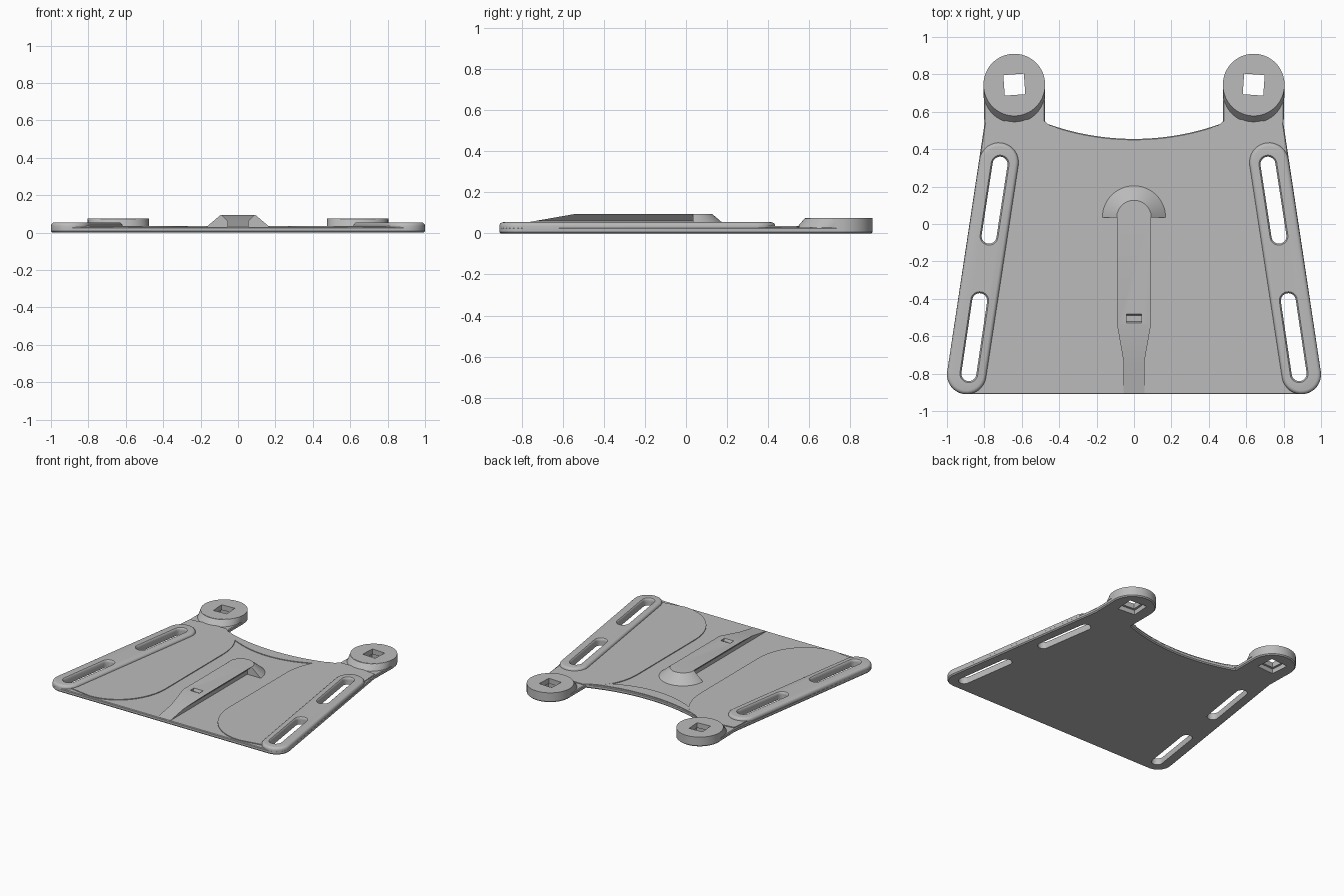
import bpy, bmesh
from math import sin, cos, pi, radians, sqrt, atan2

cube = bpy.data.objects.get("Cube")
if cube:
    bpy.data.objects.remove(cube, do_unlink=True)

grey = bpy.data.materials.new("light grey plastic")
grey.use_nodes = True
COLOUR = (0.5, 0.5, 0.5, 1)
grey.diffuse_color = COLOUR
for node in grey.node_tree.nodes:
    if node.type == 'BSDF_PRINCIPLED':
        node.inputs["Base Color"].default_value = COLOUR
        node.inputs["Roughness"].default_value = 0.6


def arc(cx, cy, rx, ry, start, end, steps):
    """Points along an elliptical arc, angles in degrees."""
    angles = [radians(start + (end - start) * i / steps) for i in range(steps + 1)]
    return [(cx + rx * cos(a), cy + ry * sin(a)) for a in angles]


def circle(cx, cy, r, steps=64):
    return arc(cx, cy, r, r, 0, 360, steps)[:-1]


def capsule(p, q, r):
    a = atan2(q[1] - p[1], q[0] - p[0]) * 180 / pi
    return arc(*q, r, r, a - 90, a + 90, 16) + arc(*p, r, r, a + 90, a + 270, 16)


def square(cx, cy, half, turn):
    return arc(cx, cy, half * sqrt(2), half * sqrt(2), turn + 45, turn + 315, 3)


def inset(pts, d):
    """Move a counter-clockwise outline inwards by d."""
    out = []
    for i, (x, y) in enumerate(pts):
        px, py = pts[i - 1]
        qx, qy = pts[(i + 1) % len(pts)]
        l1 = sqrt((x - px) ** 2 + (y - py) ** 2)
        l2 = sqrt((qx - x) ** 2 + (qy - y) ** 2)
        ax, ay = (py - y) / l1, (x - px) / l1
        bx, by = (y - qy) / l2, (qx - x) / l2
        k = d / (1 + ax * bx + ay * by)
        out.append((x + k * (ax + bx), y + k * (ay + by)))
    return out


def at(pts, z):
    return [(x, y, z) for x, y in pts]


def loft(name, rings, side=1):
    """Closed solid through a list of equal-length 3D rings."""
    bm = bmesh.new()
    vs = [[bm.verts.new((x * side, y, z)) for x, y, z in ring] for ring in rings]
    n = len(rings[0])
    for a, b in zip(vs, vs[1:]):
        for i in range(n):
            bm.faces.new((a[i], a[(i + 1) % n], b[(i + 1) % n], b[i]))
    bm.faces.new(vs[0])
    bm.faces.new(vs[-1])
    bmesh.ops.remove_doubles(bm, verts=bm.verts[:], dist=0.00001)
    bmesh.ops.recalc_face_normals(bm, faces=bm.faces[:])
    mesh = bpy.data.meshes.new(name)
    bm.to_mesh(mesh)
    bm.free()
    mesh.materials.append(grey)
    ob = bpy.data.objects.new(name, mesh)
    bpy.context.collection.objects.link(ob)
    return ob


def activate(ob):
    bpy.ops.object.select_all(action='DESELECT')
    ob.select_set(True)
    bpy.context.view_layer.objects.active = ob


def cut(ob, cutters):
    activate(ob)
    for c in cutters:
        mod = ob.modifiers.new("cut", 'BOOLEAN')
        mod.operation = 'DIFFERENCE'
        mod.solver = 'EXACT'
        mod.object = c
        bpy.ops.object.modifier_apply(modifier=mod.name)


# Base plate: rounded front corners, two rear lobes, hollow rear edge
CORNER, LOBE = (0.895, -0.805), (0.64, 0.745)
R_CORNER, R_LOBE = 0.105, 0.165


def rear_y(x):
    return 1.825 - sqrt(1.37 ** 2 - x * x)


half = [(0, -0.91)] + arc(*CORNER, R_CORNER, R_CORNER, -90, 8.6, 14) + [(0.80, 0.53)]
half += arc(*LOBE, R_LOBE, R_LOBE, 0, 180, 32)
half += [(x, rear_y(x)) for x in [0.475 * (1 - i / 16) for i in range(17)]]
outline = half + [(-x, y) for x, y in reversed(half[1:-1])]
plate = loft("base_plate", [at(inset(outline, 0.008), 0), at(outline, 0.008),
                            at(outline, 0.025), at(inset(outline, 0.005), 0.03)])
parts, cutters = [plate], []

# Crescent step along the rear edge
xs = [0.47 * (1 - i / 12) for i in range(25)]
crescent = [(x, rear_y(x) - 0.006) for x in xs]
crescent += [(x, 0.36 + 0.16 * (x / 0.47) ** 2) for x in reversed(xs)]
parts.append(loft("rear_crescent", [at(crescent, 0.02), at(crescent, 0.0355)]))

# Parts on each side
SLOTS = [((0.775, -0.065), (0.716, 0.32)), ((0.883, -0.80), (0.825, -0.41))]
for side, label in ((1, "left"), (-1, "right")):
    slots = []
    for p, q in SLOTS:
        profile = [(-0.01, 0.04), (0.042, 0.04), (0.05, 0.043), (0.06, 0.053)]
        slots.append(loft("slot_cutter", [at(capsule(p, q, r), z) for z, r in profile], side))
    socket = [(-0.01, 0.072), (0.035, 0.072), (0.035, 0.055), (0.1, 0.055)]
    hole = loft("socket_cutter", [at(square(*LOBE, h, -4), z) for z, h in socket], side)
    cutters += slots + [hole]

    # Low pad between the rail and the middle
    pad = arc(0.64, -0.5, 0.37, 0.4, 270, 180, 12) + arc(0.47, 0.2, 0.2, 0.33, 180, 95, 10)
    pad += [(0.49, 0.56), (0.62, 0.56), (0.79, 0.54), (0.795, 0.5), (0.88, -0.86)]
    pad_ob = loft(label + "_pad", [at(pad, 0.02), at(pad, 0.036)], side)
    cut(pad_ob, slots)

    # Rounded rail around the slots
    rail = capsule(CORNER, (0.722, 0.33), R_CORNER)
    rings = [at(rail, 0.01)]
    for i in range(5):
        a = i * pi / 8
        rings.append(at(inset(rail, 0.02 * (1 - cos(a))), 0.035 + 0.02 * sin(a)))
    rail_ob = loft(label + "_rail", rings, side)
    cut(rail_ob, slots)

    # Round boss with a sloping skirt and a square socket
    boss = loft(label + "_boss", [at(circle(*LOBE, R_LOBE), 0.009),
                                  at(circle(*LOBE, R_LOBE), 0.075)], side)
    skirt = loft(label + "_boss_skirt", [at(circle(LOBE[0], 0.705, R_LOBE - 0.001), 0.03),
                                         at(circle(LOBE[0], 0.742, R_LOBE - 0.001), 0.073)], side)
    cut(boss, [hole])
    cut(skirt, [hole])
    parts += [pad_ob, rail_ob, boss, skirt]

cut(plate, cutters)

# Undercut centre rib with a ramped front
NECK, TOP = 0.06, 0.095
rings = []
for y in (-0.905, -0.74, -0.54, 0.06):
    z = min(TOP, 0.03 + (y + 0.91) * 0.176)
    low, w = min(NECK, z), 0.055 + max(0, z - NECK)
    rings.append([(-0.055, y, 0.02), (0.055, y, 0.02), (0.055, y, low),
                  (w, y, z), (-w, y, z), (-0.055, y, low)])
rib = loft("centre_rib", rings)
notch = loft("notch_cutter", [
    [(x, y, z) for x, y in ((-0.04, a), (0.04, a), (0.04, b), (-0.04, b))]
    for z, a, b in ((0.075, -0.52, -0.49), (0.11, -0.535, -0.475))])
cut(rib, [notch])
cutters.append(notch)

# Half-cone stop at the end of the rib
stop = loft("rib_stop", [at(arc(0, 0.035, r, r, 0, 180, 32), z)
                         for z, r in ((0.025, 0.175), (TOP, 0.092))])
parts += [rib, stop]

for c in cutters:
    bpy.data.objects.remove(c, do_unlink=True)
for ob in parts:
    activate(ob)
    bpy.ops.object.shade_smooth_by_angle(angle=radians(30))
